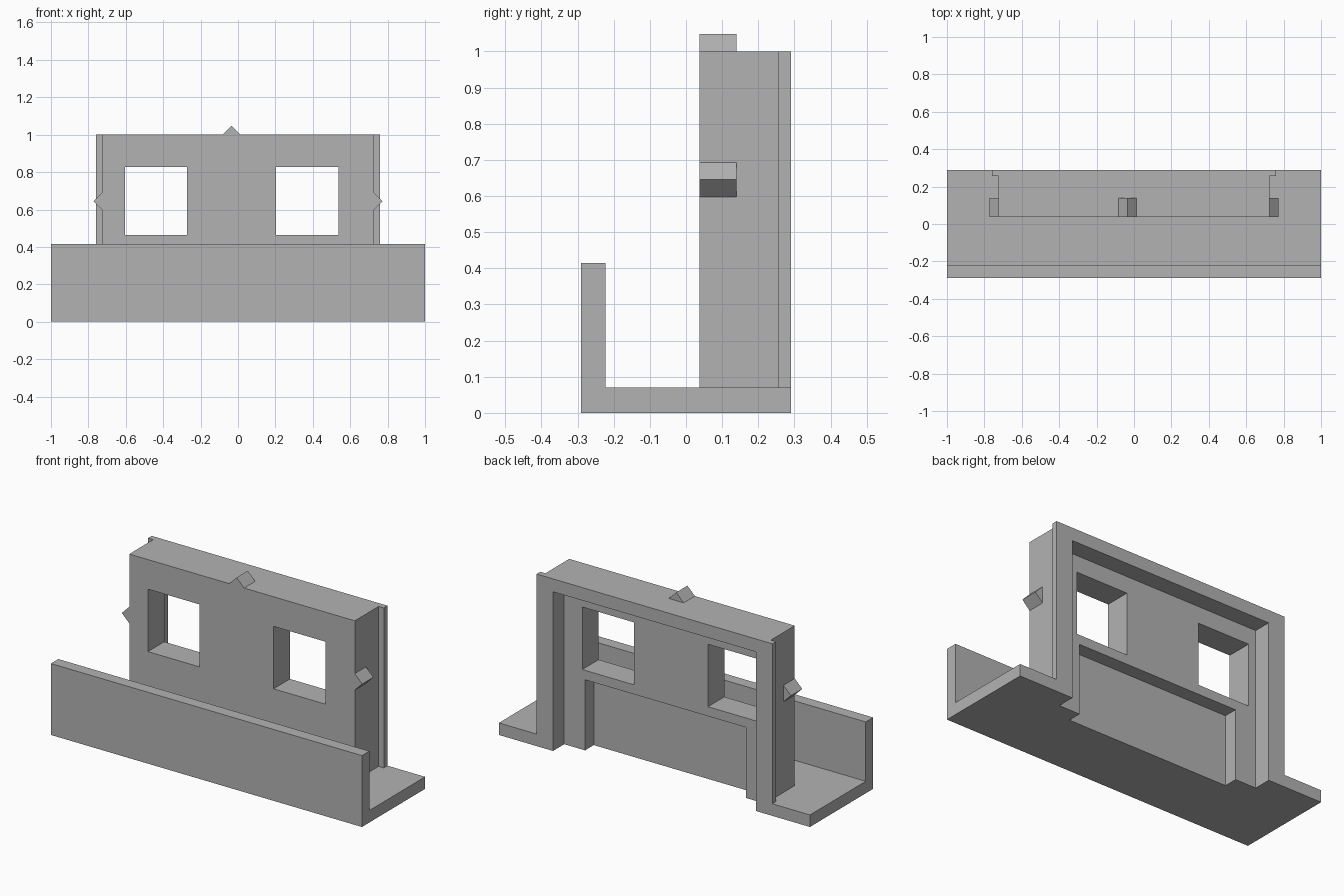
import bpy
import bmesh
from mathutils import Vector

cube = bpy.data.objects.get("Cube")
if cube:
    bpy.data.objects.remove(cube, do_unlink=True)

grey = bpy.data.materials.new("plain_grey")
grey.use_nodes = True
grey.diffuse_color = (0.45, 0.45, 0.45, 1)
grey.node_tree.nodes["Principled BSDF"].inputs["Base Color"].default_value = grey.diffuse_color


def prism(name, points, direction):
    """Extrude a closed planar outline along a direction."""
    bm = bmesh.new()
    face = bm.faces.new([bm.verts.new(p) for p in points])
    ext = bmesh.ops.extrude_face_region(bm, geom=[face])
    verts = [v for v in ext["geom"] if isinstance(v, bmesh.types.BMVert)]
    bmesh.ops.translate(bm, verts=verts, vec=Vector(direction))
    bmesh.ops.recalc_face_normals(bm, faces=bm.faces)
    mesh = bpy.data.meshes.new(name)
    bm.to_mesh(mesh)
    bm.free()
    mesh.materials.append(grey)
    obj = bpy.data.objects.new(name, mesh)
    bpy.context.collection.objects.link(obj)
    return obj


def box(name, x0, x1, y0, y1, z0, z1):
    outline = [(x0, y0, z0), (x1, y0, z0), (x1, y1, z0), (x0, y1, z0)]
    return prism(name, outline, (0, 0, z1 - z0))


def combine(target, other, operation):
    """Apply a boolean and remove the helper."""
    other.hide_render = True
    mod = target.modifiers.new(other.name, "BOOLEAN")
    mod.operation = operation
    mod.solver = "EXACT"
    mod.object = other
    bpy.context.view_layer.objects.active = target
    bpy.ops.object.modifier_apply(modifier=mod.name)
    bpy.data.objects.remove(other, do_unlink=True)


FRONT, BACK = 0.037, 0.29
FLOOR, TOP = 0.07, 1.0
SIDE, FLANGE = 0.725, 0.758

# Floor slab with upright front lip
section = [(-BACK, 0), (BACK, 0), (BACK, FLOOR), (-0.222, FLOOR),
           (-0.222, 0.415), (-BACK, 0.415)]
facade = prism("facade_with_ledge", [(-1, y, z) for y, z in section], (2, 0, 0))

# Upright wall with a thin flange along its back edges
half = [(SIDE, FRONT), (SIDE, 0.256), (FLANGE, 0.256), (FLANGE, BACK)]
plan = half + [(-x, y) for x, y in reversed(half)]
wall = prism("wall", [(x, y, 0.03) for x, y in plan], (0, 0, TOP - 0.03))
combine(facade, wall, "UNION")

# Pointed locating nubs on the top and both sides
R = 0.048
for name, cx, cz in (("top_nub", -0.035, TOP),
                     ("left_nub", SIDE, 0.645),
                     ("right_nub", -SIDE, 0.645)):
    diamond = [(cx - R, FRONT, cz), (cx, FRONT, cz - R),
               (cx + R, FRONT, cz), (cx, FRONT, cz + R)]
    combine(facade, prism(name, diamond, (0, 0.103, 0)), "UNION")

# Stepped recess in the back, open at the bottom
combine(facade, box("upper_recess", -0.652, 0.652, 0.187, 0.5, -0.2, 0.925), "DIFFERENCE")
combine(facade, box("lower_recess", -0.518, 0.518, 0.107, 0.4, -0.1, 0.41), "DIFFERENCE")

# Two window openings
for x0 in (-0.605, 0.203):
    combine(facade, box("window_opening", x0, x0 + 0.333, -0.1, 0.4, 0.465, 0.828), "DIFFERENCE")
